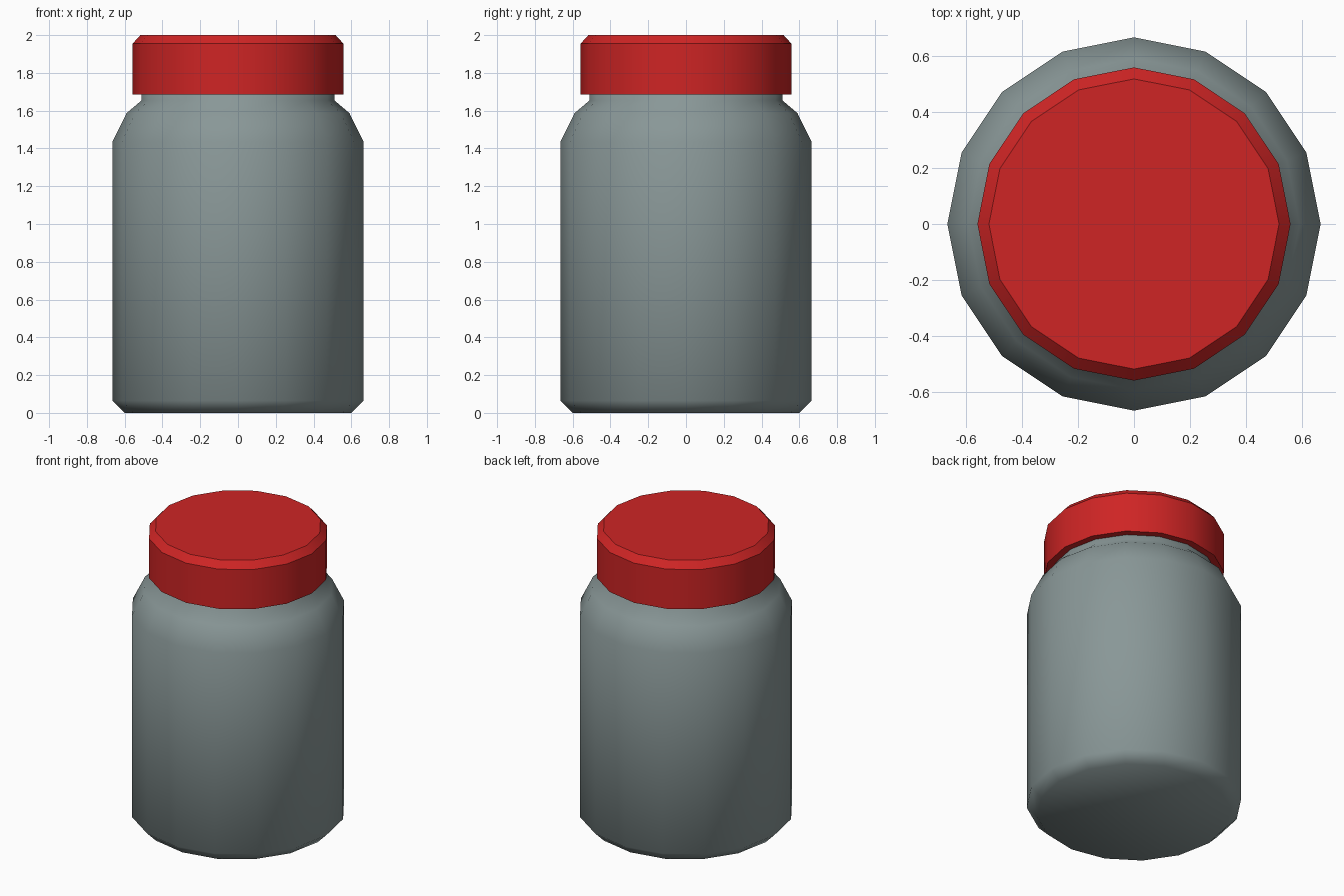
import bpy, bmesh, math

cube = bpy.data.objects.get("Cube")
if cube:
    bpy.data.objects.remove(cube, do_unlink=True)

SIDES = 16


def make_material(name, color):
    mat = bpy.data.materials.new(name)
    mat.use_nodes = True
    mat.diffuse_color = color
    mat.node_tree.nodes["Principled BSDF"].inputs["Base Color"].default_value = color
    return mat


def lathe(name, profile, mat, sharp_angle=None):
    """Turn a (radius, height) profile around z and cap both ends."""
    bm = bmesh.new()
    rings = []
    for radius, z in profile:
        angles = [math.tau * i / SIDES for i in range(SIDES)]
        rings.append([bm.verts.new((radius * math.cos(a), radius * math.sin(a), z)) for a in angles])
    for low, high in zip(rings, rings[1:]):
        for i in range(SIDES):
            j = (i + 1) % SIDES
            bm.faces.new((low[i], low[j], high[j], high[i]))
    bm.faces.new(rings[0][::-1])
    bm.faces.new(rings[-1])
    mesh = bpy.data.meshes.new(name)
    bm.to_mesh(mesh)
    bm.free()
    mesh.materials.append(mat)
    obj = bpy.data.objects.new(name, mesh)
    bpy.context.collection.objects.link(obj)
    bpy.ops.object.select_all(action="DESELECT")
    obj.select_set(True)
    bpy.context.view_layer.objects.active = obj
    if sharp_angle is None:
        bpy.ops.object.shade_smooth()
    else:
        bpy.ops.object.shade_smooth_by_angle(angle=math.radians(sharp_angle))
    return obj


grey = make_material("jar grey", (0.25, 0.31, 0.31, 1))
red = make_material("lid red", (0.62, 0.018, 0.018, 1))

# Jar body with chamfered foot, sloped shoulder and a neck reaching into the lid
lathe("jar_body", [(0.6, 0), (0.665, 0.065), (0.665, 1.435), (0.59, 1.587),
                   (0.512, 1.653), (0.512, 1.75)], grey)

# Screw lid with a bevelled top rim
lathe("lid", [(0.558, 1.685), (0.558, 1.955), (0.517, 2.0)], red, 30)
